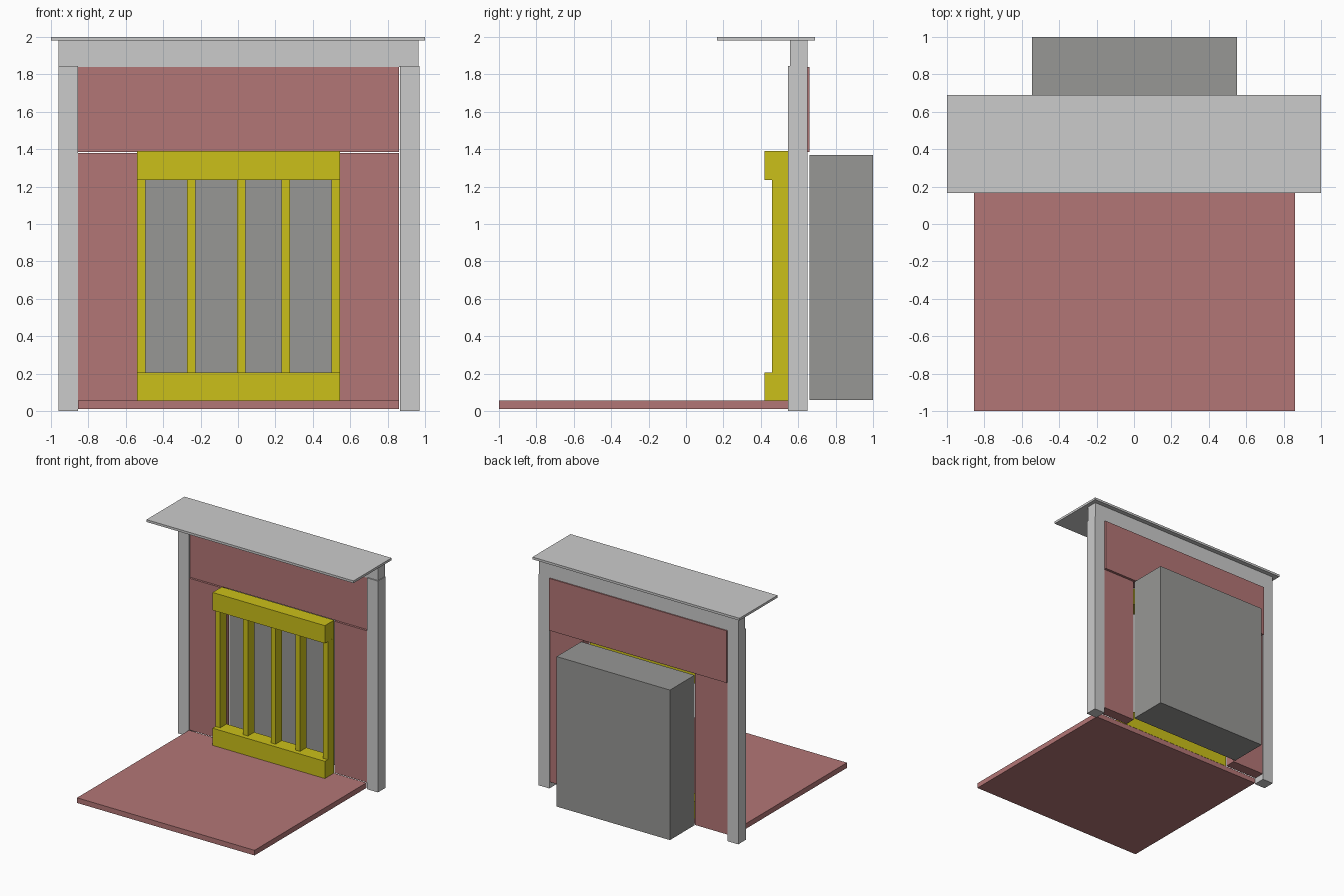
import bpy

if "Cube" in bpy.data.objects:
    bpy.data.objects.remove(bpy.data.objects["Cube"])


def material(name, rgb):
    m = bpy.data.materials.new(name)
    m.diffuse_color = (*rgb, 1)
    m.use_nodes = True
    m.node_tree.nodes["Principled BSDF"].inputs["Base Color"].default_value = m.diffuse_color
    return m


def box(name, x, y, z, mat=None):
    """Axis-aligned box from (min, max) ranges."""
    centre = [(a + b) / 2 for a, b in (x, y, z)]
    bpy.ops.mesh.primitive_cube_add(size=1, location=centre)
    ob = bpy.context.object
    ob.name = name
    ob.scale = [b - a for a, b in (x, y, z)]
    bpy.ops.object.transform_apply(location=False, rotation=False, scale=True)
    if mat:
        ob.data.materials.append(mat)
    return ob


brick = material("brick_red", (0.45, 0.18, 0.18))
brass = material("brass_yellow", (0.60, 0.53, 0.01))
iron = material("iron_grey", (0.31, 0.31, 0.30))

# Hearth slab
box("hearth", (-0.855, 0.86), (-1.0, 0.545), (0.01, 0.055), brick)

# Surround: posts, lintel, mantel shelf
for side, x in (("left", (-0.96, -0.855)), ("right", (0.865, 0.97))):
    box(f"post_{side}", x, (0.545, 0.65), (0.0, 1.845))
box("lintel", (-0.96, 0.965), (0.555, 0.65), (1.84, 1.98))
box("mantel_shelf", (-1.0, 1.0), (0.165, 0.69), (1.98, 2.0))

# Brick panels around the opening
box("panel_top", (-0.855, 0.86), (0.56, 0.66), (1.385, 1.84), brick)
for side, x in (("left", (-0.855, -0.54)), ("right", (0.545, 0.86))):
    box(f"panel_{side}", x, (0.55, 0.645), (0.055, 1.38), brick)

# Firebox behind the opening
box("firebox", (-0.545, 0.55), (0.66, 1.0), (0.06, 1.37), iron)

# Grille: two rails and five bars
for part, z in (("bottom", (0.055, 0.205)), ("top", (1.235, 1.39))):
    box(f"grille_rail_{part}", (-0.54, 0.545), (0.42, 0.547), z, brass)
for i, x in enumerate((-0.54, -0.272, -0.005, 0.232, 0.5)):
    box(f"grille_bar_{i + 1}", (x, x + 0.046), (0.46, 0.547), (0.205, 1.235), brass)
